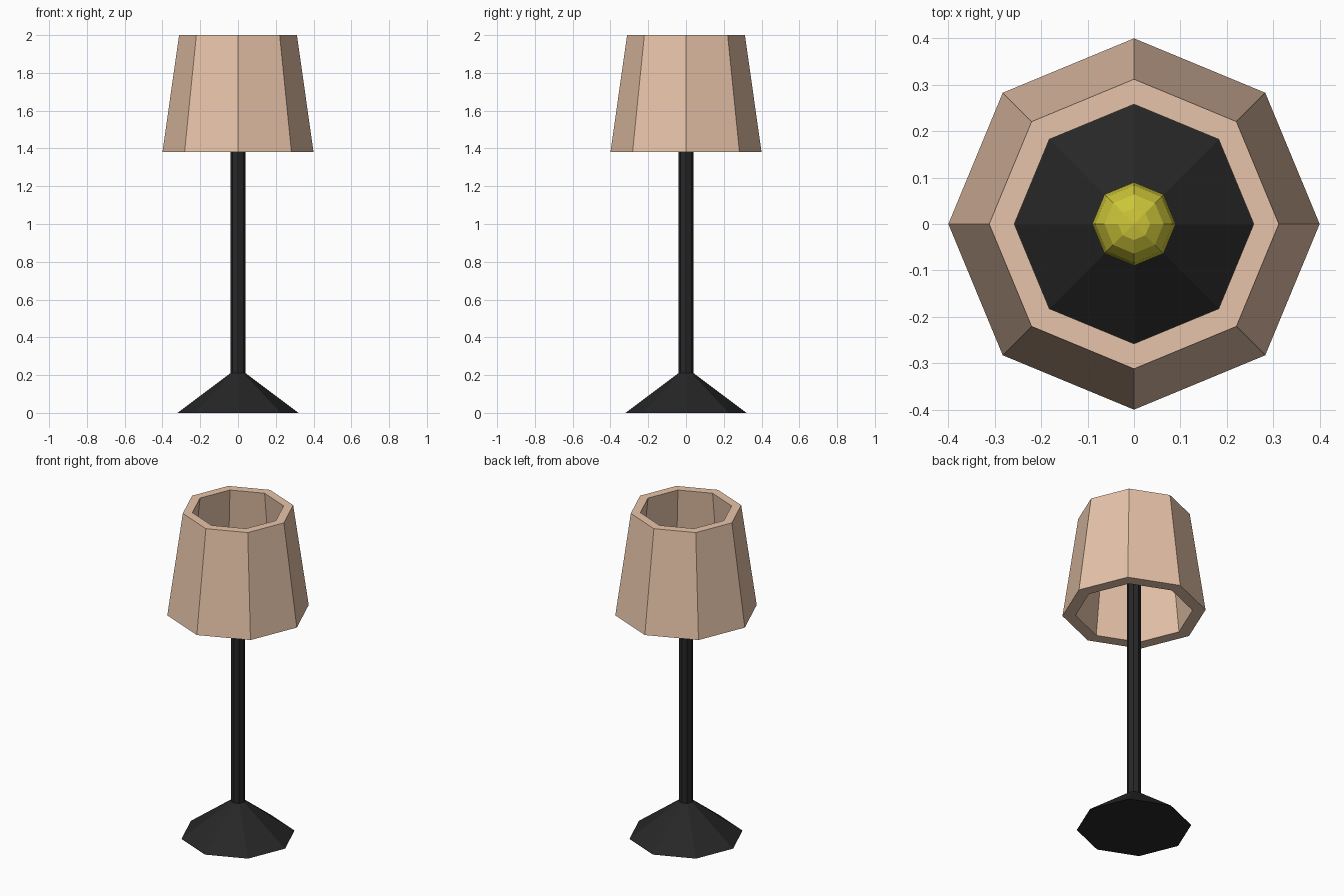
import bpy, bmesh
from math import cos, sin, pi

if "Cube" in bpy.data.objects:
    bpy.data.objects.remove(bpy.data.objects["Cube"])

SIDES = 8


def material(name, color):
    m = bpy.data.materials.new(name)
    m.diffuse_color = (*color, 1)
    m.use_nodes = True
    m.node_tree.nodes["Principled BSDF"].inputs["Base Color"].default_value = m.diffuse_color
    return m


def lathe(name, profile, mat, closed=False):
    """Spin (radius, z) points into an eight-sided solid; open profiles get end caps."""
    bm = bmesh.new()
    rings = [[bm.verts.new((r * cos(2 * pi * i / SIDES), r * sin(2 * pi * i / SIDES), z))
              for i in range(SIDES)] for r, z in profile]
    pairs = list(zip(rings, rings[1:]))
    if closed:
        pairs.append((rings[-1], rings[0]))
    else:
        bm.faces.new(rings[0])
        bm.faces.new(rings[-1])
    for a, b in pairs:
        for i in range(SIDES):
            j = (i + 1) % SIDES
            bm.faces.new((a[i], a[j], b[j], b[i]))
    bmesh.ops.recalc_face_normals(bm, faces=bm.faces)
    mesh = bpy.data.meshes.new(name)
    bm.to_mesh(mesh)
    bm.free()
    mesh.materials.append(mat)
    obj = bpy.data.objects.new(name, mesh)
    bpy.context.collection.objects.link(obj)
    return obj


black = material("black_metal", (0.02, 0.02, 0.02))
fabric = material("shade_fabric", (0.8, 0.55, 0.4))
yellow = material("bulb_yellow", (0.6, 0.55, 0.04))

# Flared foot and pole in one turned piece
lathe("base_and_pole", [(0.32, 0), (0.04, 0.21), (0.04, 1.6)], black)

# Hollow tapered shade with thick walls
lathe("lamp_shade", [(0.40, 1.38), (0.312, 2.0), (0.258, 2.0), (0.327, 1.38)], fabric, closed=True)

# Faceted bulb on top of the pole
bpy.ops.mesh.primitive_uv_sphere_add(segments=8, ring_count=8, radius=0.09, location=(0, 0, 1.66))
bulb = bpy.context.object
bulb.name = "bulb"
bulb.data.materials.append(yellow)
